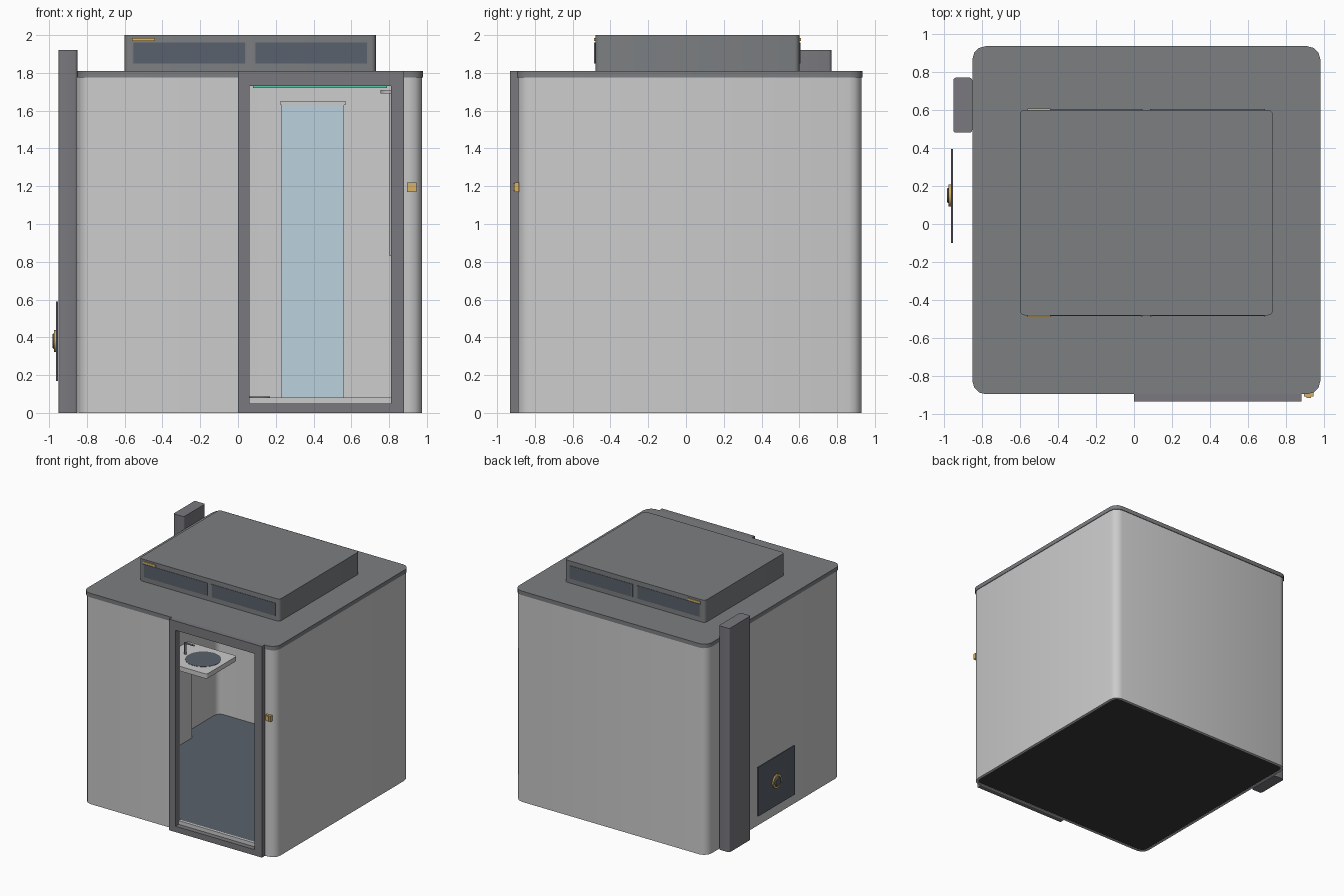
import bpy, bmesh, math
from mathutils import Matrix

if "Cube" in bpy.data.objects:
    bpy.data.objects.remove(bpy.data.objects["Cube"])


def mat(name, *rgb):
    m = bpy.data.materials.new(name)
    m.diffuse_color = (*rgb, 1)
    m.use_nodes = True
    m.node_tree.nodes["Principled BSDF"].inputs["Base Color"].default_value = m.diffuse_color
    return m


LIGHT = mat("light_panel", 0.62, 0.62, 0.64)
DARK = mat("dark_trim", 0.2, 0.21, 0.22)
FRAME = mat("frame_grey", 0.19, 0.19, 0.21)
SLATE = mat("slate", 0.1, 0.12, 0.15)
BLACK = mat("underside", 0.04, 0.04, 0.045)
GOLD = mat("brass", 0.7, 0.45, 0.13)
GLASS = mat("pale_glass", 0.5, 0.64, 0.72)
GREEN = mat("green_strip", 0.1, 0.6, 0.4)
CHROME = mat("chrome", 0.5, 0.5, 0.53)


def finish(name, bm, material):
    bmesh.ops.recalc_face_normals(bm, faces=bm.faces)
    me = bpy.data.meshes.new(name)
    bm.to_mesh(me)
    bm.free()
    me.materials.append(material)
    ob = bpy.data.objects.new(name, me)
    bpy.context.collection.objects.link(ob)
    bpy.ops.object.select_all(action='DESELECT')
    ob.select_set(True)
    bpy.context.view_layer.objects.active = ob
    bpy.ops.object.shade_smooth_by_angle(angle=math.radians(32))
    return ob


def prism(name, pts, z0, z1, material):
    """Extrude a flat outline upward."""
    bm = bmesh.new()
    face = bm.faces.new([bm.verts.new((x, y, z0)) for x, y in pts])
    top = bmesh.ops.extrude_face_region(bm, geom=[face], use_keep_orig=True)
    for v in top["geom"]:
        if isinstance(v, bmesh.types.BMVert):
            v.co.z = z1
    return finish(name, bm, material)


def rounded(x0, x1, y0, y1, r, seg=3):
    """Counter-clockwise rounded rectangle, starting at the front right corner."""
    pts = []
    corners = [(x1 - r, y0 + r, -90), (x1 - r, y1 - r, 0), (x0 + r, y1 - r, 90), (x0 + r, y0 + r, 180)]
    for cx, cy, a in corners:
        for i in range(seg + 1):
            t = math.radians(a + 90 * i / seg)
            pts.append((cx + r * math.cos(t), cy + r * math.sin(t)))
    return pts


def box(name, x, y, z, material):
    return prism(name, [(x[0], y[0]), (x[1], y[0]), (x[1], y[1]), (x[0], y[1])], z[0], z[1], material)


def cyl(name, c, r, length, axis, material, r2=None, seg=24):
    bm = bmesh.new()
    rot = {'X': Matrix.Rotation(math.radians(-90), 4, 'Y'), 'Z': Matrix()}[axis]
    bmesh.ops.create_cone(bm, cap_ends=True, segments=seg, radius1=r, radius2=r if r2 is None else r2,
                          depth=length, matrix=Matrix.Translation(c) @ rot)
    return finish(name, bm, material)


# Wall shell: one C-shaped outline, open at the doorway
outer = rounded(-0.845, 0.975, -0.89, 0.93, 0.07)
inner = rounded(-0.825, 0.955, -0.87, 0.91, 0.05)
outline = [(0.81, -0.89)] + outer + [(0.06, -0.89), (0.06, -0.87)] + inner[::-1] + [(0.81, -0.87)]
prism("wall_shell", outline, 0.0, 1.775, LIGHT)
box("wall_over_door", (0.06, 0.81), (-0.89, -0.87), (1.73, 1.775), LIGHT)

# Roof, floor and base
prism("roof_slab", rounded(-0.85, 0.98, -0.895, 0.935, 0.07), 1.775, 1.81, DARK)
prism("floor", inner, 0.04, 0.08, SLATE)
prism("underside_plate", inner, 0.004, 0.04, BLACK)
box("threshold", (0.06, 0.81), (-0.89, -0.87), (0.0, 0.082), LIGHT)

# Door frame
for side, xs in (("left", (0.0, 0.06)), ("right", (0.81, 0.88))):
    box(f"door_jamb_{side}", xs, (-0.933, -0.885), (0, 1.81), FRAME)
box("door_head", (0.06, 0.81), (-0.933, -0.885), (1.73, 1.81), FRAME)
box("door_sill", (0.06, 0.81), (-0.933, -0.885), (0, 0.05), FRAME)
box("door_light_strip", (0.08, 0.79), (-0.885, -0.865), (1.72, 1.735), GREEN)

# Brass switch beside the door
box("entry_switch_plate", (0.895, 0.945), (-0.908, -0.885), (1.17, 1.22), GOLD)
box("entry_switch_button", (0.908, 0.932), (-0.915, -0.905), (1.175, 1.215), GOLD)

# Rooftop equipment box with louvre panels front and back
prism("roof_unit", rounded(-0.6, 0.73, -0.48, 0.6, 0.025), 1.81, 2.0, DARK)
for face, y, s in (("front", -0.48, -1), ("back", 0.6, 1)):
    for n, (a, b) in enumerate(((-0.56, 0.045), (0.085, 0.69))):
        ys = sorted((y - 0.01 * s, y + 0.003 * s))
        box(f"vent_{face}_{n}", (a, b), ys, (1.85, 1.96), SLATE)
        ys = sorted((y - 0.01 * s, y + 0.006 * s))
        for m, x in enumerate((a, b - 0.007)):
            box(f"vent_edge_{face}_{n}_{m}", (x, x + 0.007), ys, (1.85, 1.96), FRAME)
    box(f"vent_tag_{face}", (-0.56, -0.44), sorted((y - 0.01 * s, y + 0.008 * s)), (1.968, 1.984), GOLD)

# Service duct and access panel on the left side
prism("service_duct", rounded(-0.95, -0.85, 0.48, 0.77, 0.015), 0, 1.92, FRAME)
box("access_panel", (-0.963, -0.952), (-0.1, 0.395), (0.17, 0.59), SLATE)
cyl("access_knob_base", (-0.968, 0.15, 0.38), 0.058, 0.014, 'X', GOLD)
cyl("access_knob", (-0.977, 0.15, 0.38), 0.045, 0.012, 'X', SLATE, 0.035)

# Wash basin on the left wall
prism("basin_counter", rounded(-0.825, -0.36, 0.09, 0.5, 0.02), 0.81, 0.85, LIGHT)
bowl = cyl("basin_bowl", (-0.54, 0.3, 0.845), 0.14, 0.014, 'Z', SLATE, seg=32)
box("basin_pedestal", (-0.825, -0.73), (0.24, 0.42), (0.08, 0.81), LIGHT)
cyl("tap_stem", (-0.71, 0.3, 0.9), 0.009, 0.1, 'Z', FRAME, seg=12)
cyl("tap_spout", (-0.67, 0.3, 0.945), 0.007, 0.09, 'X', FRAME, seg=12)

# Shower screen and fittings in the back right
box("shower_screen", (0.23, 0.56), (0.25, 0.262), (0.08, 1.63), GLASS)
box("screen_top_rail", (0.225, 0.57), (0.243, 0.269), (1.63, 1.652), LIGHT)
cyl("shower_pipe", (0.812, 0.6, 1.265), 0.01, 0.87, 'Z', CHROME, seg=12)
cyl("shower_head", (0.8, 0.6, 1.7), 0.045, 0.02, 'Z', CHROME)
box("shower_arm", (0.8, 0.955), (0.59, 0.61), (1.69, 1.71), CHROME)
cyl("floor_drain", (0.115, 0.5, 0.083), 0.055, 0.01, 'Z', FRAME)
cyl("floor_stop", (0.02, 0.23, 0.1), 0.02, 0.04, 'Z', CHROME, seg=16)
